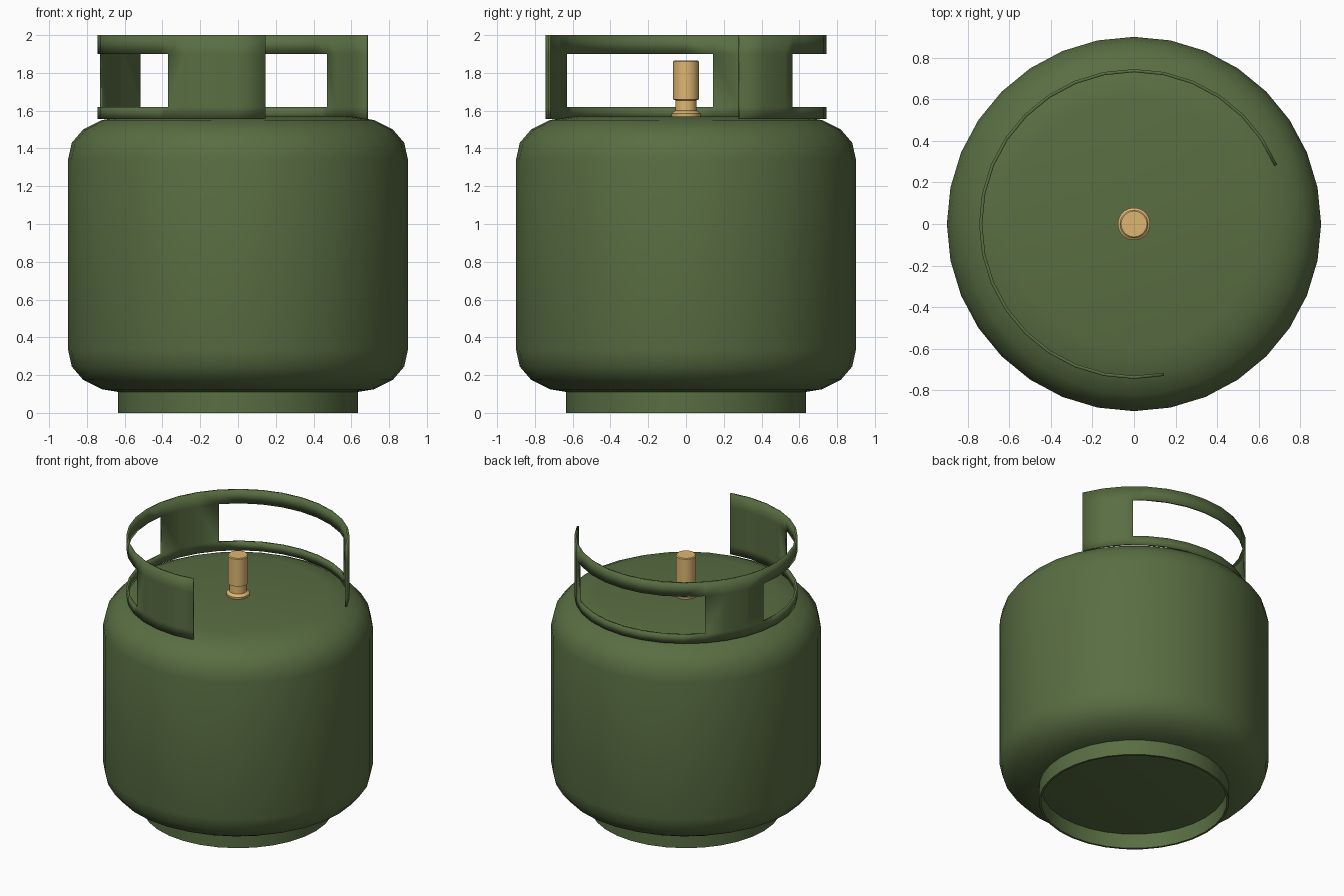
import bpy, bmesh
from math import sin, cos, radians, floor, pi

if "Cube" in bpy.data.objects:
    bpy.data.objects.remove(bpy.data.objects["Cube"])

SEG = 32


def material(name, color):
    m = bpy.data.materials.new(name)
    m.diffuse_color = (*color, 1)
    m.use_nodes = True
    m.node_tree.nodes["Principled BSDF"].inputs["Base Color"].default_value = m.diffuse_color
    return m


green = material("green_paint", (0.10, 0.155, 0.055))
brass = material("brass", (0.73, 0.47, 0.17))


def finish(bm, name, mat, angle=35):
    bmesh.ops.recalc_face_normals(bm, faces=bm.faces)
    me = bpy.data.meshes.new(name)
    bm.to_mesh(me)
    bm.free()
    ob = bpy.data.objects.new(name, me)
    bpy.context.collection.objects.link(ob)
    me.materials.append(mat)
    bpy.ops.object.select_all(action='DESELECT')
    ob.select_set(True)
    bpy.context.view_layer.objects.active = ob
    bpy.ops.object.shade_smooth_by_angle(angle=radians(angle))
    return ob


def lathe(name, profile, mat, closed=False, seg=SEG):
    """Revolve (radius, z) points; cap the ends, or join them if closed."""
    bm = bmesh.new()
    rings = [[bm.verts.new((r * cos(2 * pi * i / seg), r * sin(2 * pi * i / seg), z))
              for i in range(seg)] for r, z in profile]
    pairs = list(zip(rings, rings[1:]))
    if closed:
        pairs.append((rings[-1], rings[0]))
    for a, b in pairs:
        for i in range(seg):
            j = (i + 1) % seg
            bm.faces.new((a[i], a[j], b[j], b[i]))
    if not closed:
        bm.faces.new(rings[0])
        bm.faces.new(rings[-1])
    return finish(bm, name, mat)


# Tank body with rounded shoulders
shoulder = [(0.60, 1.57), (0.72, 1.55), (0.82, 1.50), (0.88, 1.43), (0.90, 1.34)]
belly = [(r, 1.675 - z) for r, z in reversed(shoulder)]
lathe("tank_body", shoulder + belly, green)

# Hollow foot ring
lathe("foot_ring", [(0.635, 0), (0.635, 0.115), (0.62, 0.115), (0.62, 0)], green, closed=True)

# Brass valve
lathe("valve", [(0.076, 1.565), (0.078, 1.585), (0.057, 1.60), (0.055, 1.655),
                (0.068, 1.66), (0.068, 1.86), (0.062, 1.865)], brass)


# Guard collar: open arc with two windows cut out
def on_polygon(deg, r):
    """Point on the straight-sided ring, so window edges lie on its facets."""
    step = 360 / SEG
    k = floor(deg / step)
    t = deg / step - k
    a, b = radians(k * step), radians((k + 1) * step)
    return (r * (cos(a) * (1 - t) + cos(b) * t), r * (sin(a) * (1 - t) + sin(b) * t))


windows = [(49.5, 135), (168.75, 240)]
angles = sorted({i * 11.25 for i in range(2, 26)} | {a for w in windows for a in w})
levels = [1.555, 1.62, 1.90, 2.0]
bm = bmesh.new()
cols = [[bm.verts.new((*on_polygon(a, 0.745), z)) for z in levels] for a in angles]
for i in range(len(angles) - 1):
    mid = (angles[i] + angles[i + 1]) / 2
    for j in range(3):
        if j == 1 and any(a < mid < b for a, b in windows):
            continue
        p, q = cols[i], cols[i + 1]
        bm.faces.new((p[j], q[j], q[j + 1], p[j + 1]))
collar = finish(bm, "guard_collar", green)
# normals of an open sheet: make sure they point outwards
if collar.data.polygons[0].normal.dot(collar.data.polygons[0].center) < 0:
    collar.data.flip_normals()
solid = collar.modifiers.new("thickness", 'SOLIDIFY')
solid.thickness = 0.015
solid.offset = -1
